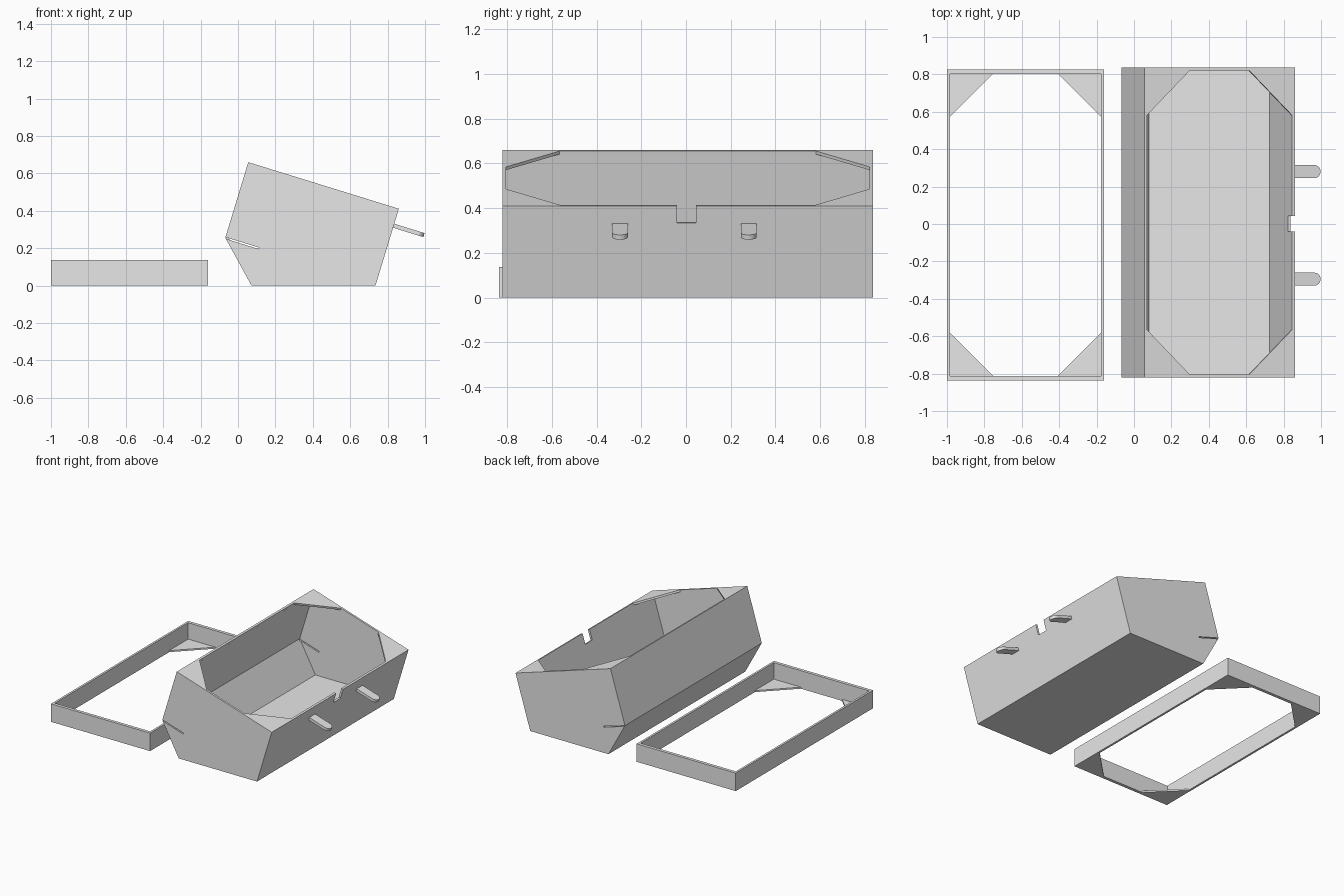
import bpy, bmesh, math
from mathutils import Vector

if "Cube" in bpy.data.objects:
    bpy.data.objects.remove(bpy.data.objects["Cube"])

grey = bpy.data.materials.new("plain grey")
grey.diffuse_color = (0.8, 0.8, 0.8, 1)
grey.use_nodes = True
grey.node_tree.nodes["Principled BSDF"].inputs["Base Color"].default_value = grey.diffuse_color


def prism(name, pts, depth):
    """Solid made by sweeping a flat outline along a vector."""
    bm = bmesh.new()
    base = bm.faces.new([bm.verts.new(p) for p in pts])
    out = bmesh.ops.extrude_face_region(bm, geom=[base])
    moved = [g for g in out["geom"] if isinstance(g, bmesh.types.BMVert)]
    bmesh.ops.translate(bm, vec=Vector(depth), verts=moved)
    bmesh.ops.recalc_face_normals(bm, faces=bm.faces)
    me = bpy.data.meshes.new(name)
    bm.to_mesh(me)
    bm.free()
    me.materials.append(grey)
    ob = bpy.data.objects.new(name, me)
    bpy.context.collection.objects.link(ob)
    return ob


def cut(target, cutter):
    """Subtract the cutter from the target and delete it."""
    mod = target.modifiers.new("cut", 'BOOLEAN')
    mod.operation, mod.solver, mod.object = 'DIFFERENCE', 'EXACT', cutter
    bpy.context.view_layer.objects.active = target
    bpy.ops.object.modifier_apply(modifier=mod.name)
    bpy.data.objects.remove(cutter)


def rect(x0, x1, y0, y1, z):
    return [(x0, y0, z), (x1, y0, z), (x1, y1, z), (x0, y1, z)]


def inset(poly, t):
    """Inset a counter-clockwise 2D outline by t."""
    res = []
    for i, p in enumerate(poly):
        d1 = (p - poly[i - 1]).normalized()
        d2 = (poly[(i + 1) % len(poly)] - p).normalized()
        n1, n2 = Vector((-d1.y, d1.x)), Vector((-d2.y, d2.x))
        res.append(p + (n1 + n2) * t / (1 + n1.dot(n2)))
    return res


T = 0.015                      # wall thickness
Y0, Y1 = -0.82, 0.836          # ends of the box

# Box shell: five-sided profile, hollowed out
profile = [Vector(p) for p in
           [(0.072, 0), (0.735, 0), (0.86, 0.411), (0.055, 0.66), (-0.068, 0.256)]]
box = prism("box", [(p.x, Y0, p.y) for p in profile], (0, Y1 - Y0, 0))
cut(box, prism("hollow", [(p.x, Y0 + T, p.y) for p in inset(profile, T)],
               (0, Y1 - Y0 - 2 * T, 0)))

# Slanted axes: u runs down the top face, n points out of it
top = Vector((0.055, 0, 0.66))
u = Vector((0.86, 0, 0.411)) - top
L = u.length
u.normalize()
n = Vector((-u.z, 0, u.x))


def slant(a, y, h):
    return top + u * a + n * h + Vector((0, y, 0))


# Eight-sided opening leaves a triangular web in each corner
c, a0, a1, b0, b1 = 0.24, T, L - T, Y0 + T, Y1 - T
octagon = [(a0 + c, b0), (a1 - c, b0), (a1, b0 + c), (a1, b1 - c),
           (a1 - c, b1), (a0 + c, b1), (a0, b1 - c), (a0, b0 + c)]
cut(box, prism("opening", [slant(a, y, -0.02) for a, y in octagon], n * 0.06))

# Notch in the front lip
cut(box, prism("notch", [slant(a, y, -0.08) for a, y in
                         [(L - 0.04, -0.04), (L + 0.04, -0.04),
                          (L + 0.04, 0.044), (L - 0.04, 0.044)]], n * 0.12))

# Thin slit through each end wall
for y in (Y0 - 0.01, Y1 - T - 0.01):
    cut(box, prism("slit", [slant(a, y, h) for a, h in
                            [(0.004, -0.427), (0.19, -0.427),
                             (0.19, -0.419), (0.004, -0.419)]], (0, T + 0.02, 0)))

# Two round-ended pegs on the front wall
R, reach = 0.035, L + 0.17
for side, y in (("left", -0.295), ("right", 0.28)):
    outline = [(L - 0.008, y + R), (L - 0.008, y - R)]
    outline += [(reach - R + R * math.cos(t), y + R * math.sin(t))
                for t in [math.pi * (i / 12 - 0.5) for i in range(13)]]
    prism(side + "_peg", [slant(a, b, -0.106) for a, b in outline], n * 0.022)

# Rectangular frame beside the box
X0, X1, F0, F1, H = -1.0, -0.16, -0.836, 0.826, 0.138
sx, sy = 0.016, 0.024
frame = prism("frame", rect(X0, X1, F0, F1, 0), (0, 0, H))
cut(frame, prism("frame_hole", rect(X0 + sx, X1 - sx, F0 + sy, F1 - sy, -0.1),
                 (0, 0, H + 0.2)))

# Flat triangular webs at the bottom of the frame corners
g = 0.23
for nx, x, dx in (("left", X0 + sx, 1), ("right", X1 - sx, -1)):
    for ny, y, dy in (("front", F0 + sy, 1), ("back", F1 - sy, -1)):
        prism(f"{ny}_{nx}_frame_web",
              [(x, y, 0), (x + dx * g, y, 0), (x, y + dy * g, 0)], (0, 0, 0.012))
